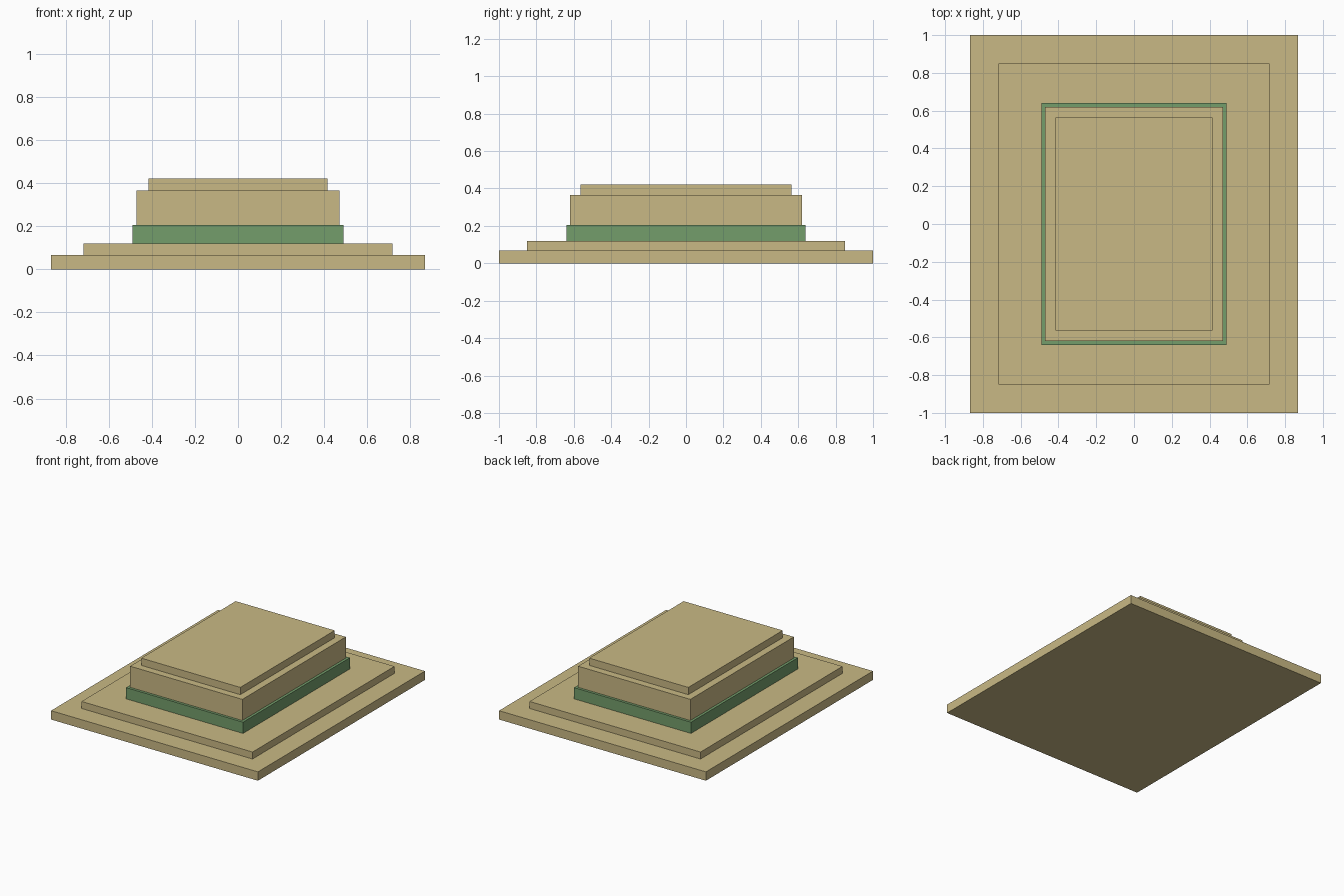
import bpy

cube = bpy.data.objects.get("Cube")
if cube:
    bpy.data.objects.remove(cube, do_unlink=True)


def make_material(name, rgb):
    mat = bpy.data.materials.new(name)
    mat.use_nodes = True
    color = (*rgb, 1.0)
    mat.diffuse_color = color
    mat.node_tree.nodes["Principled BSDF"].inputs["Base Color"].default_value = color
    return mat


def add_slab(name, half_x, half_y, bottom, top, mat):
    """Box given by its half widths and its bottom and top heights."""
    bpy.ops.mesh.primitive_cube_add(size=2, location=(0, 0, (bottom + top) / 2))
    slab = bpy.context.object
    slab.name = name
    slab.scale = (half_x, half_y, (top - bottom) / 2)
    bpy.ops.object.transform_apply(location=False, rotation=False, scale=True)
    slab.data.materials.append(mat)


sandstone = make_material("sandstone", (0.584, 0.485, 0.232))
green = make_material("green band", (0.174, 0.337, 0.147))

# Stepped tiers from the ground up: name, half widths, top height, colour
tiers = [
    ("base_plinth", 0.867, 1.0, 0.067, sandstone),
    ("lower_step", 0.717, 0.85, 0.12, sandstone),
    ("green_band", 0.49, 0.64, 0.205, green),
    ("main_block", 0.47, 0.62, 0.365, sandstone),
    ("top_slab", 0.415, 0.565, 0.42, sandstone),
]

# Stack each tier on the one below
height = 0.0
for name, half_x, half_y, top, mat in tiers:
    add_slab(name, half_x, half_y, height, top, mat)
    height = top
